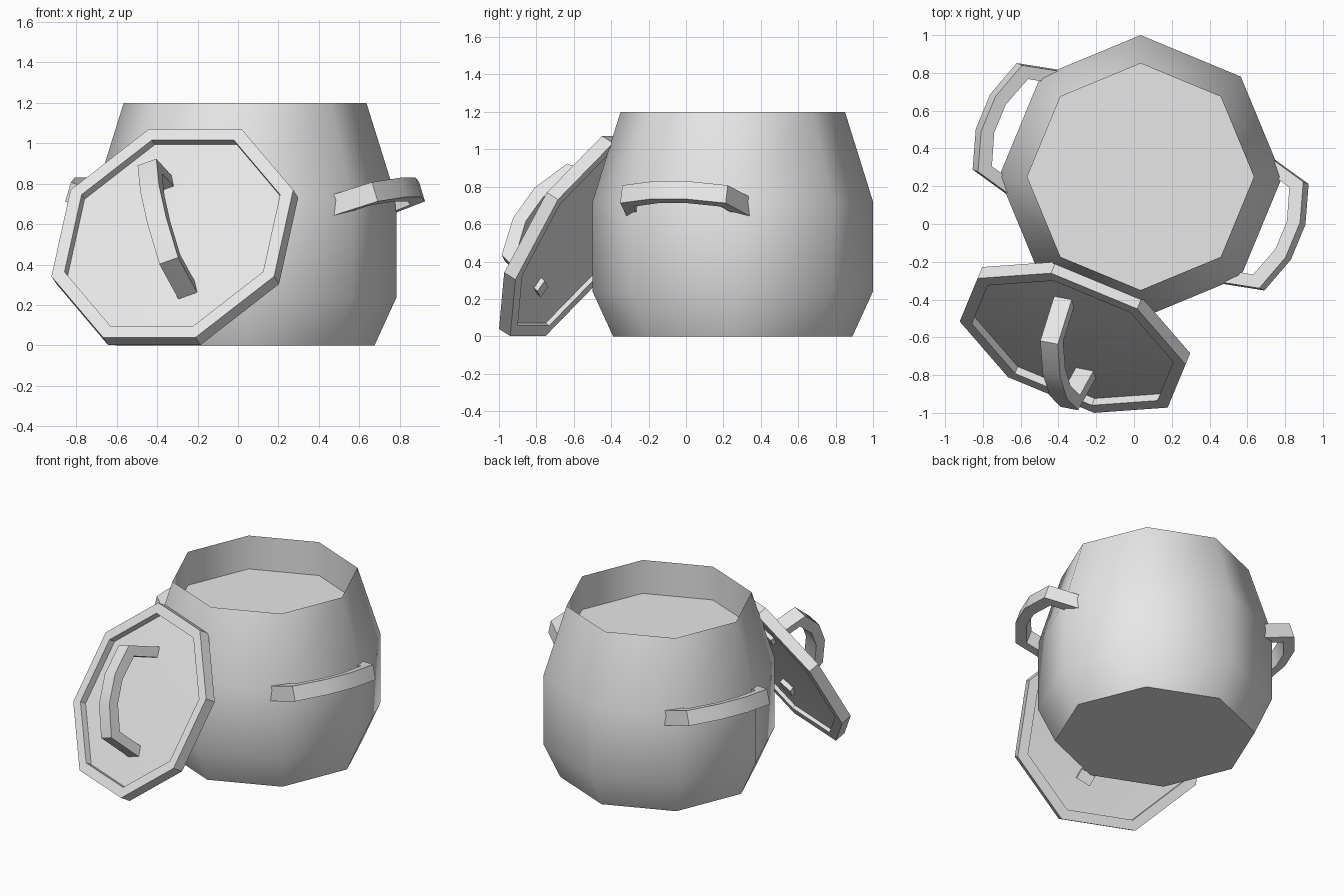
import bpy
import bmesh
from math import sin, cos, radians, pi
from mathutils import Vector, Matrix

old = bpy.data.objects.get("Cube")
if old:
    bpy.data.objects.remove(old, do_unlink=True)

# One plain clay colour
clay = bpy.data.materials.new("pale_grey")
clay.use_nodes = True
grey = (0.8, 0.8, 0.8, 1)
clay.diffuse_color = grey
clay.node_tree.nodes["Principled BSDF"].inputs["Base Color"].default_value = grey

SIDES = 8
UP = Vector((0, 0, 1))


def finish(bm, name, matrix, angle):
    bmesh.ops.recalc_face_normals(bm, faces=bm.faces)
    mesh = bpy.data.meshes.new(name)
    bm.to_mesh(mesh)
    bm.free()
    mesh.materials.append(clay)
    obj = bpy.data.objects.new(name, mesh)
    obj.matrix_world = matrix
    bpy.context.collection.objects.link(obj)
    bpy.ops.object.select_all(action='DESELECT')
    obj.select_set(True)
    bpy.context.view_layer.objects.active = obj
    bpy.ops.object.shade_smooth_by_angle(angle=radians(angle))
    return obj


def frame(x, y, z, origin):
    m = Matrix((x, y, z)).transposed().to_4x4()
    m.translation = origin
    return m


def lathe(name, profile, phase, matrix, angle):
    """Spin a (radius, height) profile into an eight-sided solid."""
    bm = bmesh.new()
    rings = []
    for r, z in profile:
        if r == 0:
            rings.append([bm.verts.new((0, 0, z))] * SIDES)
        else:
            turn = [phase + 2 * pi * k / SIDES for k in range(SIDES)]
            rings.append([bm.verts.new((r * cos(t), r * sin(t), z)) for t in turn])
    for a, b in zip(rings, rings[1:]):
        for k in range(SIDES):
            n = (k + 1) % SIDES
            loop = list(dict.fromkeys((a[k], a[n], b[n], b[k])))
            bm.faces.new(loop)
    return finish(bm, name, matrix, angle)


def handle(name, origin, along, out):
    """Bent strap: a six-point arch with rectangular section."""
    outer = [(-.37, 0), (-.305, .285), (-.1, .355)]
    inner = [(-.30, 0), (-.25, .225), (-.08, .285)]
    outer += [(-v, h) for v, h in reversed(outer)]
    inner += [(-v, h) for v, h in reversed(inner)]
    bm = bmesh.new()
    sections = []
    for (ov, oh), (iv, ih) in zip(outer, inner):
        corners = ((ov, oh, -.05), (ov, oh, .05), (iv, ih, .05), (iv, ih, -.05))
        sections.append([bm.verts.new(c) for c in corners])
    for a, b in zip(sections, sections[1:]):
        for k in range(4):
            n = (k + 1) % 4
            bm.faces.new((a[k], a[n], b[n], b[k]))
    bm.faces.new(sections[0])
    bm.faces.new(sections[-1])
    return finish(bm, name, frame(along, out, along.cross(out), origin), 40)


# Pot body with a short straight inner wall and the filling surface
pot_centre = Vector((.035, .25, 0))
lathe("pot_body",
      [(0, 0), (.64, 0), (.75, .24), (.75, .72), (.6, 1.2), (.6, .965), (0, .965)],
      0, Matrix.Translation(pot_centre), 50)

# Side handles, tilted upward on opposite faces
for name, turn in (("left_handle", -22.5), ("right_handle", 157.5)):
    d = Vector((cos(radians(turn)), sin(radians(turn)), 0))
    tilt = radians(18)
    handle(name, pot_centre + d * .55 + UP * .672,
           d.cross(UP), d * cos(tilt) + UP * sin(tilt))

# Lid leaning on the pot, recessed on both faces
yaw, lean = radians(-22.5), radians(60)
across = Vector((cos(yaw), sin(yaw), 0))
slope = UP.cross(across) * cos(lean) + UP * sin(lean)
normal = across.cross(slope)
lid_centre = Vector((-.325, -.63, .555))
lathe("lid",
      [(0, -.025), (.575, -.045), (.575, 0), (.645, 0),
       (.645, -.075), (.575, -.075), (.575, -.05), (0, -.03)],
      pi / SIDES, frame(across, slope, normal, lid_centre), 30)

# Lid handle, set diagonally and passing through the thin panel
handle("lid_handle", lid_centre - normal * .07,
       slope * cos(yaw) + across * sin(yaw), normal)
